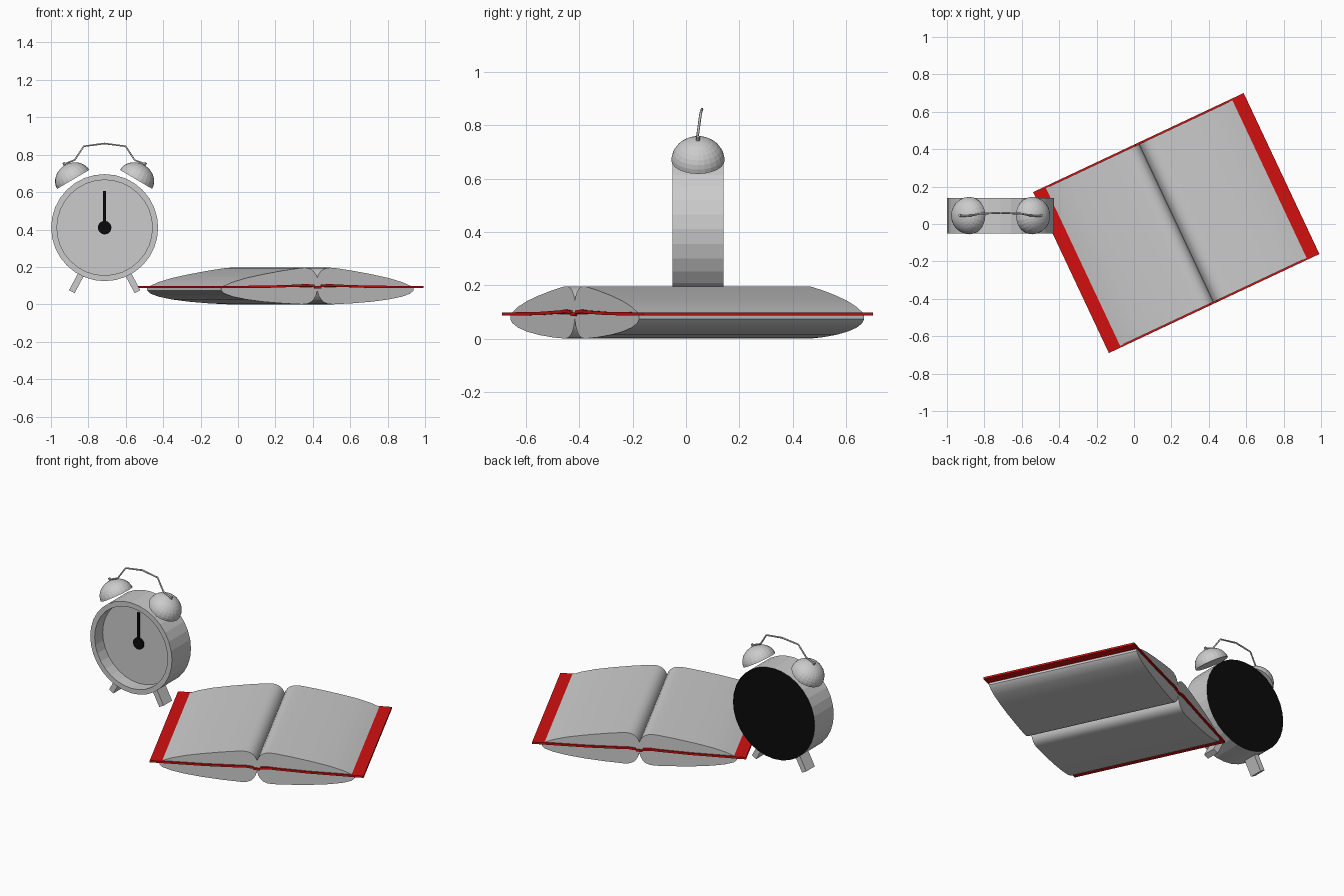
import bpy, bmesh, math
from mathutils import Matrix, Vector

if "Cube" in bpy.data.objects:
    bpy.data.objects.remove(bpy.data.objects["Cube"])


def mat(name, col):
    m = bpy.data.materials.new(name)
    m.diffuse_color = (*col, 1)
    m.use_nodes = True
    m.node_tree.nodes["Principled BSDF"].inputs["Base Color"].default_value = m.diffuse_color
    return m


GREY = mat("light grey", (0.6, 0.6, 0.6))
RED = mat("cover red", (0.65, 0.005, 0.005))
BLACK = mat("black", (0.003, 0.003, 0.003))


def finish(name, bm, *mats, matrix=None, smooth=None):
    if matrix:
        bm.transform(matrix)
    bmesh.ops.remove_doubles(bm, verts=bm.verts, dist=1e-5)
    bmesh.ops.recalc_face_normals(bm, faces=bm.faces)
    me = bpy.data.meshes.new(name)
    bm.to_mesh(me)
    bm.free()
    for m in mats:
        me.materials.append(m)
    ob = bpy.data.objects.new(name, me)
    bpy.context.collection.objects.link(ob)
    if smooth:
        bpy.ops.object.select_all(action='DESELECT')
        ob.select_set(True)
        bpy.context.view_layer.objects.active = ob
        bpy.ops.object.shade_smooth_by_angle(angle=math.radians(smooth))
    return ob


def extrude_profile(pts, depth):
    """Closed (x, z) outline, extruded along y and centred on y = 0."""
    bm = bmesh.new()
    f = bm.faces.new([bm.verts.new((x, -depth / 2, z)) for x, z in pts])
    r = bmesh.ops.extrude_face_region(bm, geom=[f])
    bmesh.ops.translate(bm, vec=(0, depth, 0),
                        verts=[v for v in r["geom"] if isinstance(v, bmesh.types.BMVert)])
    return bm


def lathe(profile, sides):
    """Revolve (radius, z) points around z; a zero radius closes the end."""
    bm = bmesh.new()
    vs = [bm.verts.new((r, 0, z)) for r, z in profile]
    es = [bm.edges.new(p) for p in zip(vs, vs[1:])]
    bmesh.ops.spin(bm, geom=vs + es, cent=(0, 0, 0), axis=(0, 0, 1),
                   angle=math.tau, steps=sides, use_duplicate=False)
    return bm


def box(sx, sy, sz):
    bm = bmesh.new()
    bmesh.ops.create_cube(bm, size=1, matrix=Matrix.Diagonal((sx, sy, sz, 1)))
    return bm


# --- open book -------------------------------------------------------------
BOOK = Matrix.Translation((0.226, 0.005, 0)) @ Matrix.Rotation(math.radians(25.2), 4, 'Z')

# Cover: thin sheet with a slight rise and a dip at the spine
half = [(0.0, 0.091), (0.018, 0.091), (0.022, 0.099), (0.07, 0.103), (0.11, 0.1),
        (0.3, 0.094), (0.622, 0.092)]
mid = [(-x, z) for x, z in half[:0:-1]] + half
T = 0.006
outline = [(x, z + T) for x, z in mid] + [(x, z - T) for x, z in reversed(mid)]
finish("book_cover", extrude_profile(outline, 0.951), RED, matrix=BOOK)

# Page blocks: sloping upper stack and bulging lower stack on each side
upper = [(0.0, 0.095), (0.0, 0.142), (0.008, 0.16), (0.02, 0.176), (0.035, 0.187),
         (0.055, 0.194), (0.075, 0.196), (0.105, 0.194), (0.2, 0.181), (0.32, 0.161),
         (0.42, 0.141), (0.5, 0.119), (0.567, 0.092)]
lower = [(0.0, 0.092), (0.0, 0.075), (0.008, 0.048), (0.02, 0.028), (0.035, 0.013),
         (0.06, 0.003), (0.09, 0.0), (0.2, 0.005), (0.32, 0.014), (0.42, 0.026),
         (0.5, 0.041), (0.55, 0.058), (0.567, 0.073), (0.567, 0.09)]
for side, s in (("left", -1), ("right", 1)):
    for name, prof in (("upper", upper), ("lower", lower)):
        finish(f"{side}_{name}_pages", extrude_profile([(s * x, z) for x, z in prof], 0.932),
               GREY, matrix=BOOK, smooth=25)

# --- alarm clock -----------------------------------------------------------
CX, CZ, YM = -0.713, 0.41, 0.045
# turns the lathe axis so local +z points to the front (-y)
CLOCK = Matrix.Translation((CX, 0, CZ)) @ Matrix.Rotation(math.radians(90), 4, 'X')

# Case with recessed face; the back plate is black
bm = lathe([(0, -0.14), (0.286, -0.14), (0.286, 0.05), (0.255, 0.05),
            (0.255, -0.03), (0, -0.03)], 32)
case = finish("clock_case", bm, GREY, BLACK, matrix=CLOCK)
for p in case.data.polygons:
    if p.normal.y > 0.9:
        p.material_index = 1

# Hub and hand
finish("clock_hub", lathe([(0, -0.03), (0.036, -0.03), (0.036, -0.02), (0, -0.02)], 24),
       BLACK, matrix=CLOCK)
finish("clock_hand", box(0.015, 0.008, 0.195), BLACK,
       matrix=Matrix.Translation((CX, 0.024, CZ + 0.0975)))

# Bells, their knobs and the feet, mirrored about the clock's centre line
dome = [(0, 0)] + [(0.1 * math.cos(a), 0.088 * math.sin(a))
                   for a in (i * math.pi / 16 for i in range(8))] + [(0, 0.088)]
for side, s in (("left", -1), ("right", 1)):
    tilt = Matrix.Rotation(s * math.radians(30.5), 4, 'Y')
    seat = Matrix.Translation((CX + s * 0.168, YM, 0.668)) @ tilt
    finish(f"{side}_bell", lathe(dome, 24), GREY, matrix=seat)
    finish(f"{side}_bell_knob",
           lathe([(0, 0.08), (0.007, 0.08), (0.007, 0.104), (0, 0.104)], 8), GREY, matrix=seat)
    foot = (Matrix.Translation((CX + s * 0.145, YM, 0.125))
            @ Matrix.Rotation(s * math.radians(-28), 4, 'Y'))
    finish(f"{side}_foot", box(0.034, 0.085, 0.13), GREY, matrix=foot)

# Bent wire handle between the bells
path = [(0.215, 0.042, 0.75), (0.16, 0.045, 0.772), (0.112, 0.055, 0.845)]
pts = [(-x, y, z) for x, y, z in path] + [(0, 0.06, 0.86)] + path[::-1]
cu = bpy.data.curves.new("wire", 'CURVE')
cu.dimensions = '3D'
cu.bevel_depth = 0.005
cu.bevel_resolution = 1
cu.use_fill_caps = True
sp = cu.splines.new('POLY')
sp.points.add(len(pts) - 1)
for p, (x, y, z) in zip(sp.points, pts):
    p.co = (CX + x, y, z, 1)
cu.materials.append(GREY)
bpy.context.collection.objects.link(bpy.data.objects.new("bell_handle", cu))
